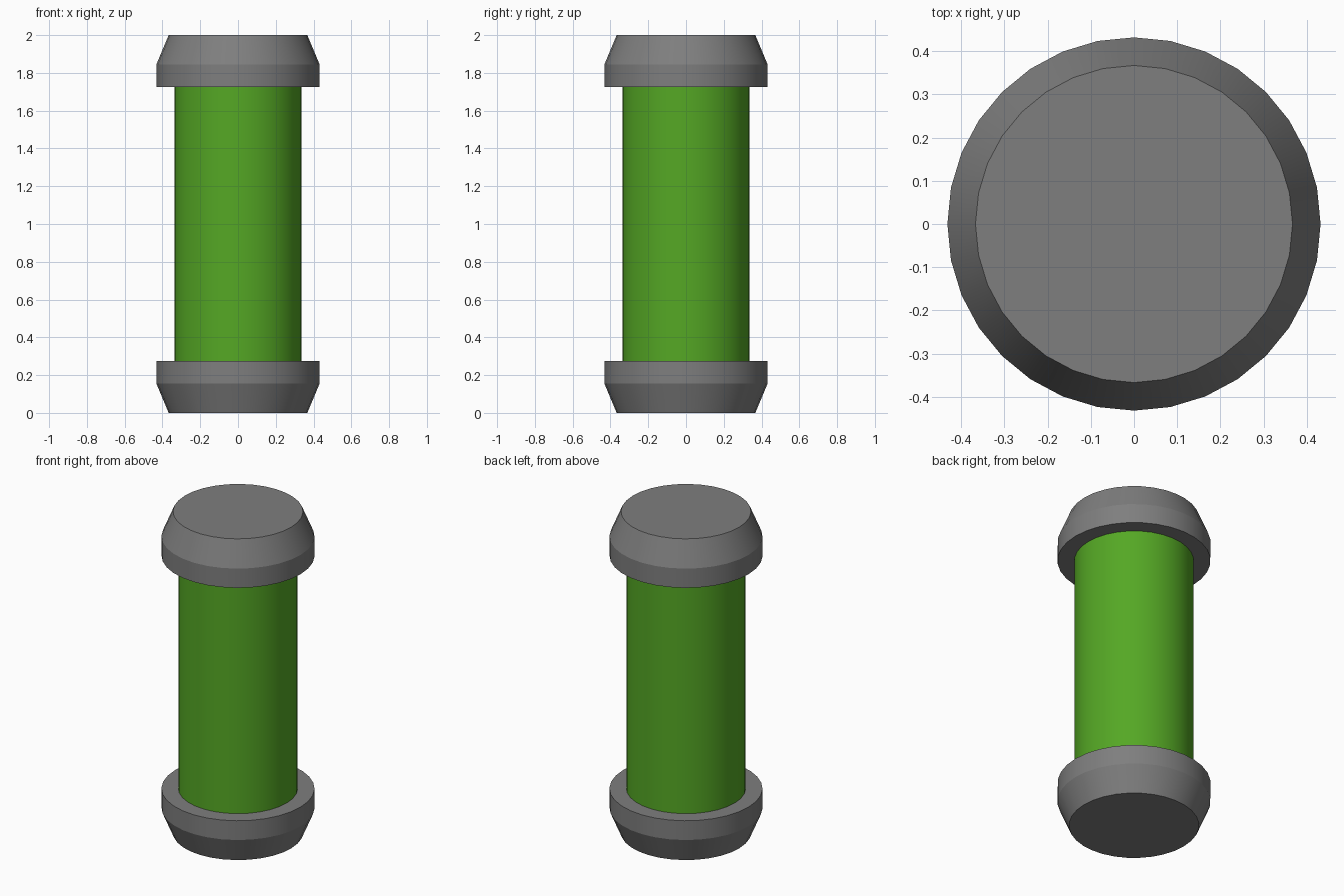
import bpy
import bmesh
from math import cos, sin, radians, tau

SIDES = 32

cube = bpy.data.objects.get("Cube")
if cube:
    bpy.data.objects.remove(cube, do_unlink=True)


def make_material(name, rgb):
    mat = bpy.data.materials.new(name)
    mat.use_nodes = True
    mat.diffuse_color = (*rgb, 1)
    mat.node_tree.nodes["Principled BSDF"].inputs["Base Color"].default_value = (*rgb, 1)
    return mat


def lathe(name, profile, mat):
    """Closed solid turned around z from (radius, height) points."""
    bm = bmesh.new()
    rings = [[bm.verts.new((r * cos(tau * i / SIDES), r * sin(tau * i / SIDES), z))
              for i in range(SIDES)] for r, z in profile]
    for low, high in zip(rings, rings[1:]):
        for i in range(SIDES):
            j = (i + 1) % SIDES
            bm.faces.new((low[i], low[j], high[j], high[i]))
    bm.faces.new(rings[0])
    bm.faces.new(rings[-1])
    bmesh.ops.recalc_face_normals(bm, faces=bm.faces)
    mesh = bpy.data.meshes.new(name)
    bm.to_mesh(mesh)
    bm.free()
    mesh.materials.append(mat)
    obj = bpy.data.objects.new(name, mesh)
    bpy.context.collection.objects.link(obj)
    bpy.ops.object.select_all(action="DESELECT")
    obj.select_set(True)
    bpy.context.view_layer.objects.active = obj
    bpy.ops.object.shade_smooth_by_angle(angle=radians(20))
    return obj


grey = make_material("grey metal", (0.21, 0.21, 0.21))
green = make_material("green liquid", (0.09, 0.39, 0.018))

# Tapered end caps, the upper one mirrored in height
cap = [(0.367, 0), (0.432, 0.155), (0.432, 0.275)]
lathe("bottom_cap", cap, grey)
lathe("top_cap", [(r, 2 - z) for r, z in cap], grey)

# Tube between the caps
lathe("tube", [(0.337, 0.27), (0.337, 1.73)], green)
